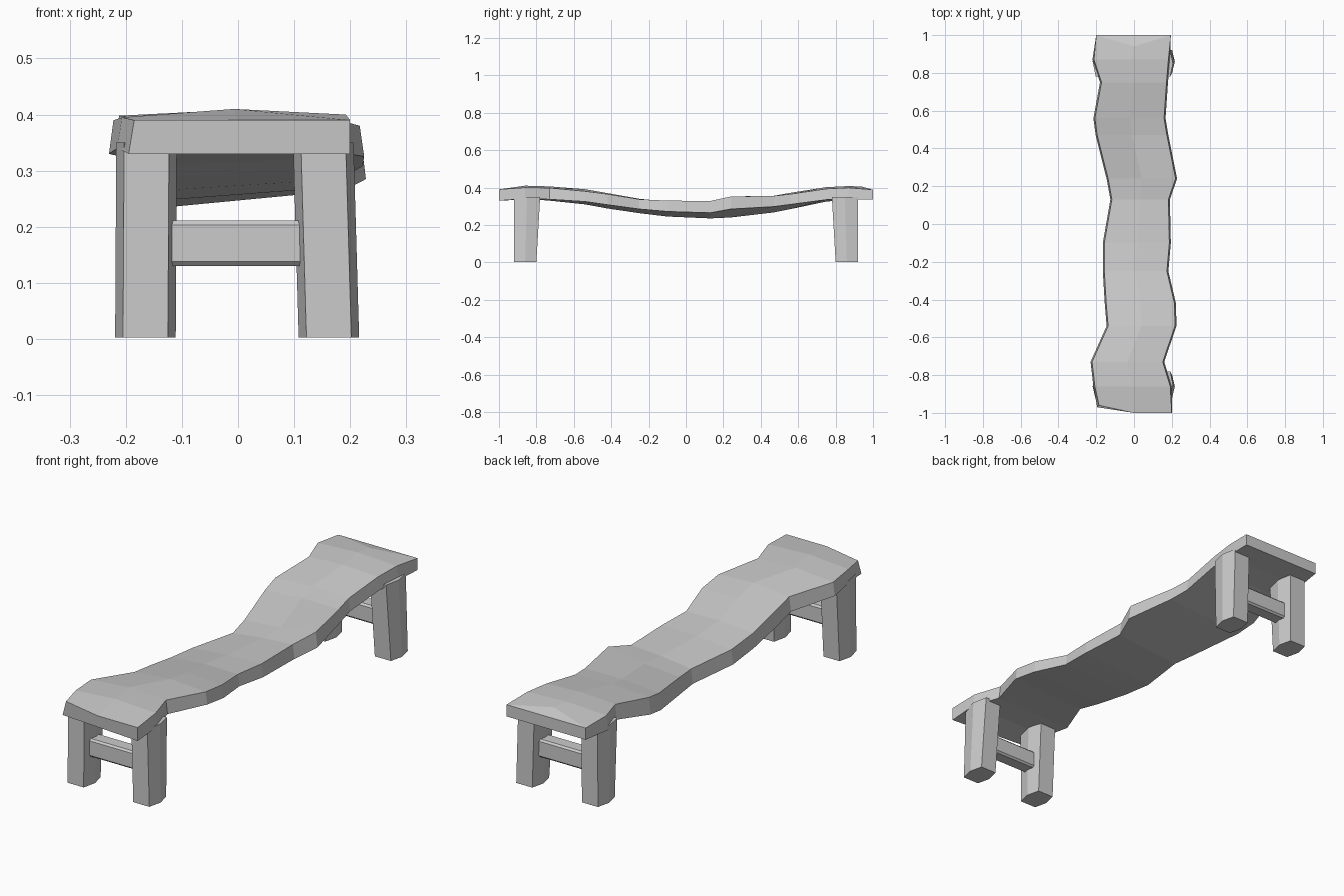
import bpy

if "Cube" in bpy.data.objects:
    bpy.data.objects.remove(bpy.data.objects["Cube"])

def make(name, verts, faces):
    me = bpy.data.meshes.new(name)
    me.from_pydata(verts, [], faces)
    me.update()
    ob = bpy.data.objects.new(name, me)
    bpy.context.collection.objects.link(ob)
    return ob

def loft(name, rings, caps=True):
    n = len(rings[0])
    verts = [v for r in rings for v in r]
    faces = [(i*n+j, i*n+(j+1) % n, (i+1)*n+(j+1) % n, (i+1)*n+j)
             for i in range(len(rings)-1) for j in range(n)]
    if caps:
        faces += [tuple(range(n))[::-1], tuple(range(len(verts)-n, len(verts)))]
    return make(name, verts, faces)

# Wavy plank seat: y, left x, right x, top z left / middle / right, bottom z left / right
stations = [
    (-0.86, -.215, .200, .395, .410, .400, .340, .340),
    (-0.73, -.230, .160, .390, .406, .398, .330, .337),
    (-0.54, -.145, .225, .375, .391, .380, .310, .325),
    (-0.42, -.155, .222, .355, .370, .365, .288, .308),
    (-0.25, -.165, .182, .325, .340, .337, .263, .285),
    (-0.10, -.165, .195, .310, .325, .330, .245, .272),
    (0.13, -.125, .190, .300, .318, .328, .235, .265),
    (0.24, -.145, .228, .310, .325, .352, .240, .285),
    (0.47, -.203, .182, .342, .356, .355, .267, .298),
    (0.56, -.215, .167, .360, .372, .365, .285, .310),
    (0.75, -.180, .180, .392, .402, .393, .325, .335),
    (0.87, -.220, .190, .398, .408, .399, .335, .337),
]
c = 0.008  # slant of the plank sides
rings = [[(-.195, -.97, .33), (.2, -1, .33), (.2, -1, .39), (0, -1, .39), (-.185, -.96, .39)]]
for y, l, r, tl, tm, tr, bl, br in stations:
    rings.append([(l, y, bl), (r, y, br), (r-c, y, tr), ((l+r)/2, y, tm), (l+c, y, tl)])
rings.append([(-.2, 1, .335), (.195, 1, .335), (.195, 1, .388), (0, .94, .405), (-.2, 1, .388)])
seat = loft("seat", rings, caps=False)
verts = [v for r in rings for v in r]
k = len(verts) - 5
faces = [tuple(p.vertices) for p in seat.data.polygons]
faces += [(4, 3, 2, 1, 0), (k, k+1, k+2, k+4), (k+4, k+2, k+3)]
seat.data.clear_geometry()
seat.data.from_pydata(verts, [], faces)
seat.data.update()

# Six-sided legs, slightly wider toward the top on the inner side
def leg(name, sx, sy):
    def ring(z, inner, shift):
        mid = (0.92 + inner) / 2
        xy = [(.125, .92), (.205, .92), (.219, mid), (.205, inner), (.125, inner), (.111, mid)]
        off = -0.003 if sx > 0 else 0
        out = [(sx*(x + off - shift), sy*y, z) for x, y in xy]
        return out if sx*sy < 0 else out[::-1]
    tilt = 0.010 if sx > 0 else 0.002
    return loft(name, [ring(0.003, .80, 0), ring(0.35, .78, tilt)])

# Chamfered cross rails between each pair of legs
def rail(name, y):
    prof = [(-.034, .138), (-.026, .130), (.026, .130), (.034, .138),
            (.034, .203), (.026, .211), (-.026, .211), (-.034, .203)]
    loft(name, [[(x, y+a, z) for a, z in prof] for x in (-.14, .14)])

for sy, end in ((-1, "front"), (1, "back")):
    for sx, side in ((-1, "left"), (1, "right")):
        leg(f"{end}_{side}_leg", sx, sy)
    rail(f"{end}_rail", sy*0.855)
